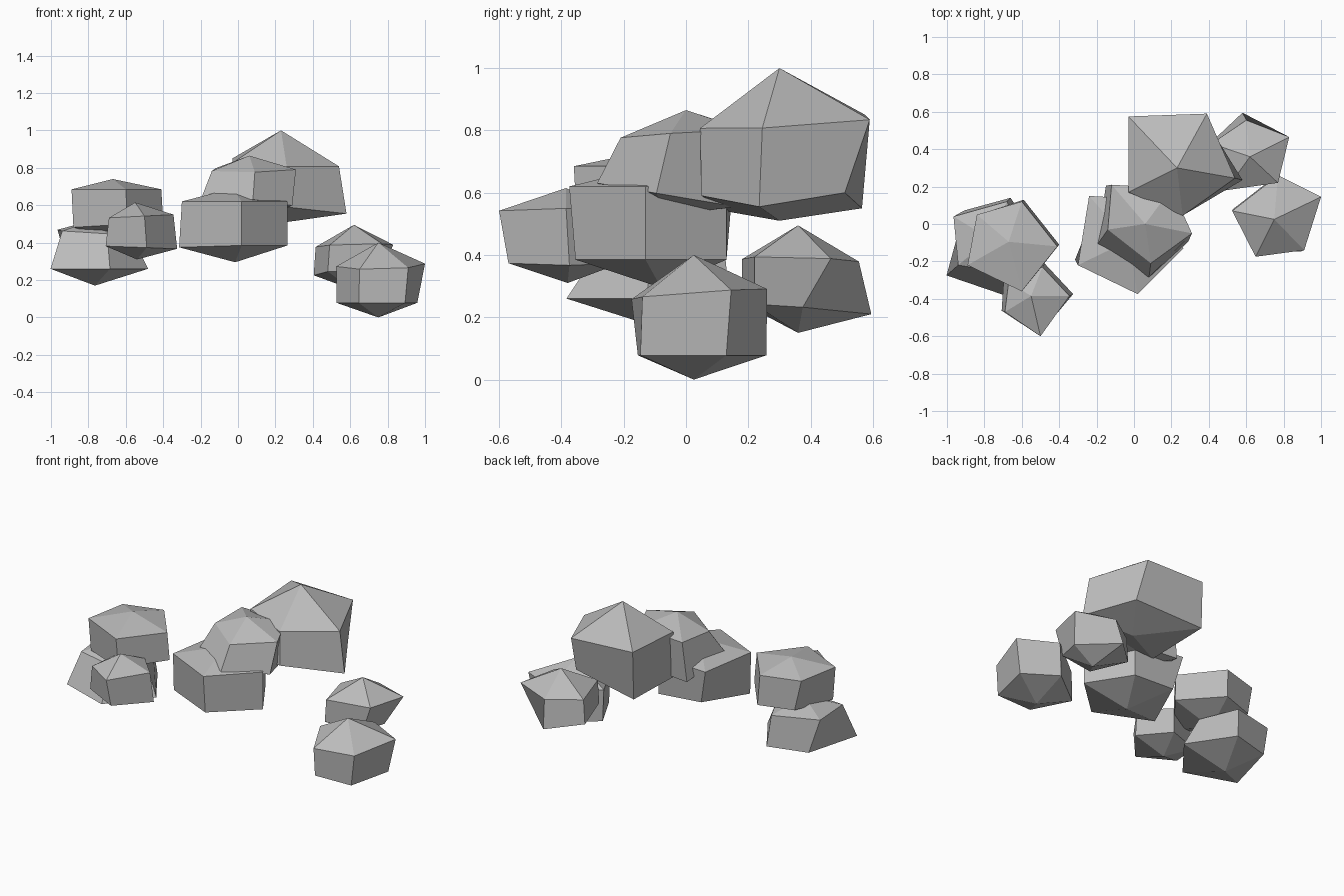
import bpy
import bmesh
from mathutils import Vector

default_cube = bpy.data.objects.get("Cube")
if default_cube:
    bpy.data.objects.remove(default_cube, do_unlink=True)

# One plain stone colour
stone = bpy.data.materials.new("grey_stone")
stone.use_nodes = True
stone_colour = (0.5, 0.5, 0.5, 1)
stone.diffuse_color = stone_colour
for node in stone.node_tree.nodes:
    if node.type == 'BSDF_PRINCIPLED':
        node.inputs["Base Color"].default_value = stone_colour
        node.inputs["Roughness"].default_value = 0.9


def rock(name, plan, peak, foot, shoulder, waist,
         tilt=(0, 0), waist_tilt=(0, 0), flare=1.0, shift=(0, 0), chips=None):
    """Five-sided boulder: shoulder ring and waist ring, closed by a peak and a foot.

    The plan is the outline of the shoulder; the waist is that outline flared and shifted.
    Chips move single waist corners to make the boulder irregular.
    """
    outline = [Vector(corner) for corner in plan]
    centre = sum(outline, Vector((0, 0))) / len(outline)
    bm = bmesh.new()

    def ring(height, slope, scale, offset):
        verts = []
        for corner in outline:
            arm = (corner - centre) * scale
            spot = centre + arm + Vector(offset)
            verts.append(bm.verts.new((spot.x, spot.y, height + arm.dot(Vector(slope)))))
        return verts

    upper = ring(shoulder, tilt, 1.0, (0, 0))
    lower = ring(waist, waist_tilt, flare, shift)
    for corner, move in (chips or {}).items():
        lower[corner].co += Vector(move)
    top = bm.verts.new(peak)
    bottom = bm.verts.new(foot)
    count = len(outline)
    for i in range(count):
        j = (i + 1) % count
        bm.faces.new((upper[i], upper[j], top))
        bm.faces.new((lower[i], lower[j], upper[j], upper[i]))
        bm.faces.new((lower[j], lower[i], bottom))
    bmesh.ops.recalc_face_normals(bm, faces=bm.faces)

    mesh = bpy.data.meshes.new(name)
    bm.to_mesh(mesh)
    bm.free()
    mesh.materials.append(stone)
    boulder = bpy.data.objects.new(name, mesh)
    bpy.context.collection.objects.link(boulder)
    return boulder


# Middle group: three boulders climbing to the back
rock("tall_back_boulder",
     plan=[(-.03, .575), (.39, .59), (.54, .245), (.26, .045), (-.03, .17)],
     peak=(.23, .3, 1), foot=(.26, .3, .51), shoulder=.825, waist=.55,
     tilt=(-.04, .06),
     chips={0: (0, -.01, 0), 1: (.02, -.08, .05), 2: (.04, -.01, .005),
            3: (0, .005, .04), 4: (0, -.04, -.01)})
rock("middle_boulder",
     plan=[(-.14, -.03), (.09, -.21), (.31, -.05), (.2, .19), (-.12, .21)],
     peak=(.06, 0, .865), foot=(.05, -.06, .53), shoulder=.79, waist=.59,
     tilt=(.02, .06), waist_tilt=(-.04, -.18), shift=(-.01, -.075),
     chips={0: (-.05, -.01, .02), 2: (-.01, .03, .005), 3: (0, .05, 0),
            4: (-.02, .07, -.01)})
rock("front_middle_boulder",
     plan=[(-.24, .15), (-.3, -.22), (.02, -.375), (.265, -.13), (.1, .13)],
     peak=(-.03, -.09, .69), foot=(-.015, -.08, .295), shoulder=.62, waist=.385,
     chips={0: (.05, -.03, .02), 1: (-.015, .03, -.01), 2: (0, .02, 0)})

# Right-hand end of the group from the front
rock("low_front_left_boulder",
     plan=[(.525, .07), (.65, -.175), (.91, -.14), (1, .145), (.77, .26)],
     peak=(.75, .025, .4), foot=(.75, .025, 0), shoulder=.275, waist=.078,
     tilt=(.02, .07), flare=.95, shift=(-.01, .01),
     chips={2: (0, -.025, 0), 3: (-.02, -.02, 0)})
rock("low_back_left_boulder",
     plan=[(.6, .555), (.83, .465), (.77, .22), (.49, .18), (.415, .43)],
     peak=(.62, .36, .495), foot=(.61, .36, .15), shoulder=.385, waist=.23,
     tilt=(.03, -.03), waist_tilt=(0, -.08), shift=(-.01, 0),
     chips={0: (-.01, .04, -.005), 1: (-.06, -.09, .01), 2: (-.04, 0, 0)})

# Left-hand end of the group from the front
rock("upper_right_boulder",
     plan=[(-.84, .05), (-.6, .12), (-.41, -.12), (-.6, -.36), (-.89, -.22)],
     peak=(-.67, -.095, .74), foot=(-.66, -.1, .42), shoulder=.685, waist=.495,
     waist_tilt=(.06, 0), shift=(.01, .01), chips={0: (.03, 0, .01)})
rock("lower_right_boulder",
     plan=[(-.965, .04), (-.94, -.22), (-.7, -.26), (-.57, -.1), (-.68, .12)],
     peak=(-.77, -.08, .52), foot=(-.765, -.1, .17), shoulder=.455, waist=.26,
     tilt=(-.06, .02), flare=1.22, shift=(0, -.025),
     chips={0: (.1, .03, 0), 1: (-.025, 0, 0), 2: (0, -.06, 0), 3: (.045, 0, 0)})
rock("small_front_right_boulder",
     plan=[(-.69, -.47), (-.5, -.6), (-.345, -.385), (-.49, -.23), (-.67, -.31)],
     peak=(-.55, -.385, .615), foot=(-.54, -.38, .31), shoulder=.54, waist=.375,
     tilt=(.05, 0), waist_tilt=(-.04, 0), flare=1.05, shift=(.01, .01),
     chips={0: (-.02, 0, 0), 1: (0, .03, 0), 4: (-.03, 0, 0)})
